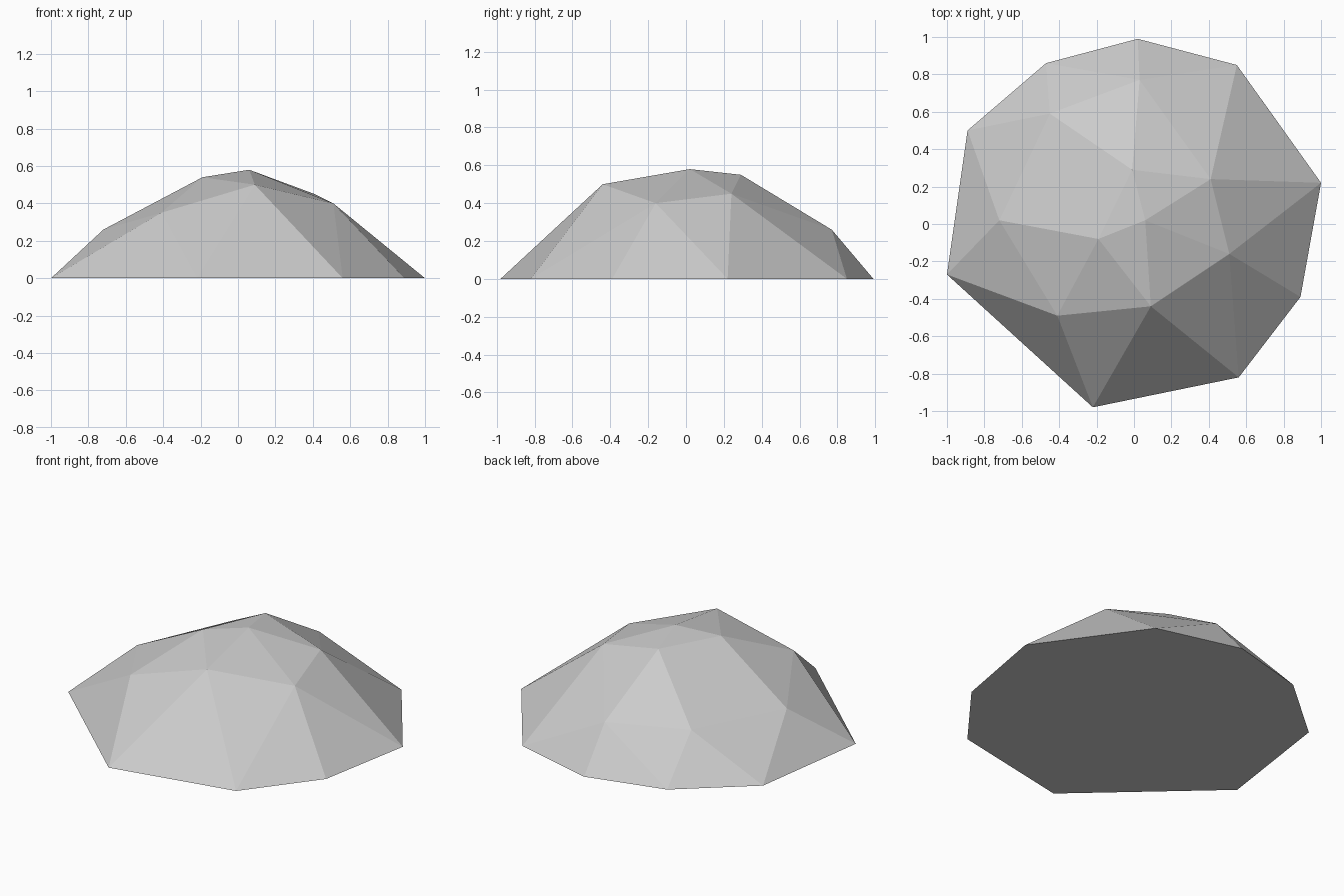
import bpy
import bmesh

cube = bpy.data.objects.get("Cube")
if cube:
    bpy.data.objects.remove(cube, do_unlink=True)

# Stone colour
stone = bpy.data.materials.new("stone grey")
stone.use_nodes = True
grey = (0.6, 0.6, 0.6, 1)
stone.diffuse_color = grey
stone.node_tree.nodes["Principled BSDF"].inputs["Base Color"].default_value = grey

# Ground outline, lower shoulder and crown of the boulder
rim = [(0.02, 0.99), (0.55, 0.85), (1, 0.22), (0.89, -0.39), (0.56, -0.82),
       (-0.22, -0.98), (-1, -0.27), (-0.89, 0.5), (-0.47, 0.86)]
shoulder = [(0.03, 0.77, 0.26), (-0.45, 0.59, 0.27), (-0.72, 0.02, 0.26),
            (-0.41, -0.49, 0.35), (0.51, -0.16, 0.4), (0.41, 0.24, 0.45)]
crown = [(0.09, -0.44, 0.5), (-0.19, -0.08, 0.54), (0.06, 0.02, 0.58), (-0.01, 0.29, 0.55)]

# Faceted shell stretched over the corners
bm = bmesh.new()
for corner in [(x, y, 0) for x, y in rim] + shoulder + crown:
    bm.verts.new(corner)
hull = bmesh.ops.convex_hull(bm, input=bm.verts[:])
loose = [v for v in bm.verts if not v.link_faces]
bmesh.ops.delete(bm, geom=loose, context="VERTS")

# Merge the flat underside into one face
bmesh.ops.dissolve_limit(bm, angle_limit=0.01, verts=bm.verts[:], edges=bm.edges[:])
bmesh.ops.recalc_face_normals(bm, faces=bm.faces[:])

mesh = bpy.data.meshes.new("boulder")
bm.to_mesh(mesh)
bm.free()
mesh.materials.append(stone)
boulder = bpy.data.objects.new("boulder", mesh)
bpy.context.collection.objects.link(boulder)
